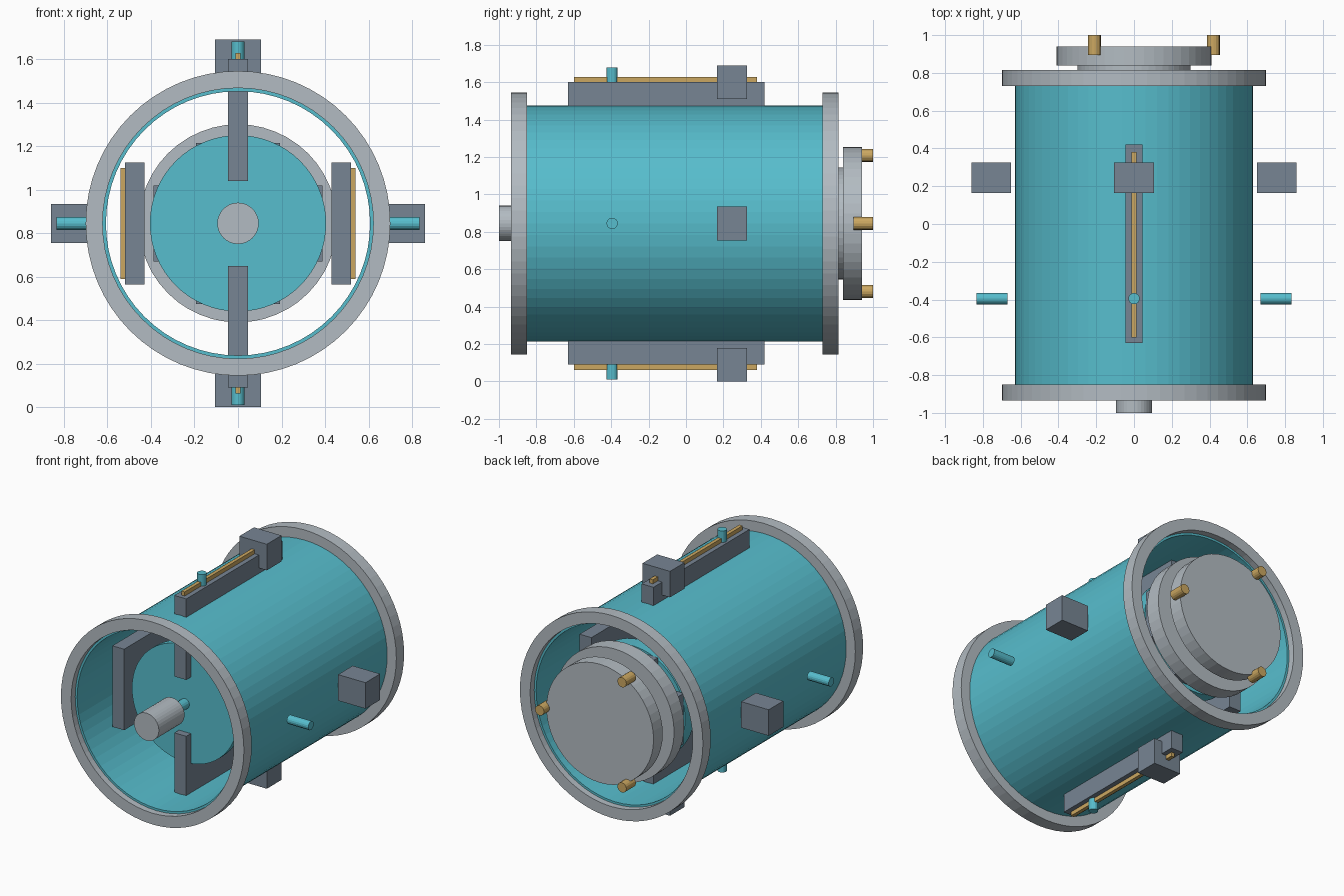
import bpy, bmesh, math
from mathutils import Matrix, Vector

cube = bpy.data.objects.get("Cube")
if cube:
    bpy.data.objects.remove(cube, do_unlink=True)

AXIS_Z = 0.845
ALONG_Y = Matrix.Rotation(math.pi / 2, 4, 'X')


def material(name, rgb):
    m = bpy.data.materials.new(name)
    m.use_nodes = True
    m.diffuse_color = (*rgb, 1)
    m.node_tree.nodes["Principled BSDF"].inputs["Base Color"].default_value = (*rgb, 1)
    return m


TEAL = material("teal", (0.095, 0.51, 0.61))
SILVER = material("light grey", (0.45, 0.50, 0.54))
SLATE = material("slate grey", (0.185, 0.235, 0.295))
BRASS = material("brass", (0.60, 0.39, 0.12))


def finish(name, bm, mat):
    bmesh.ops.recalc_face_normals(bm, faces=bm.faces)
    mesh = bpy.data.meshes.new(name)
    bm.to_mesh(mesh)
    bm.free()
    mesh.materials.append(mat)
    obj = bpy.data.objects.new(name, mesh)
    bpy.context.collection.objects.link(obj)
    return obj


def box(name, size, centre, mat):
    bm = bmesh.new()
    bmesh.ops.create_cube(bm, size=1, matrix=Matrix.Translation(centre) @ Matrix.Diagonal((*size, 1)))
    return finish(name, bm, mat)


def rod(name, start, end, radius, mat, sides=16):
    start, end = Vector(start), Vector(end)
    axis = end - start
    turn = axis.to_track_quat('Z', 'Y').to_matrix().to_4x4()
    bm = bmesh.new()
    bmesh.ops.create_cone(bm, cap_ends=True, segments=sides, radius1=radius, radius2=radius,
                          depth=axis.length, matrix=Matrix.Translation((start + end) / 2) @ turn)
    return finish(name, bm, mat)


def disc(name, y0, y1, radius, mat, sides=48):
    return rod(name, (0, y0, AXIS_Z), (0, y1, AXIS_Z), radius, mat, sides)


def ring(name, y0, y1, inner, outer, mat, sides=64):
    # rectangular section swept round the optical axis
    bm = bmesh.new()
    loops = []
    for i in range(sides):
        a = math.tau * i / sides
        loops.append([bm.verts.new((r * math.cos(a), y, AXIS_Z + r * math.sin(a)))
                      for r, y in ((inner, y0), (outer, y0), (outer, y1), (inner, y1))])
    for i in range(sides):
        p, q = loops[i], loops[(i + 1) % sides]
        for k in range(4):
            n = (k + 1) % 4
            bm.faces.new((p[k], p[n], q[n], q[k]))
    return finish(name, bm, mat)


# Open tube and end flanges
ring("tube", -0.89, 0.77, 0.607, 0.63, TEAL)
ring("front_flange", -0.935, -0.85, 0.622, 0.70, SILVER)
ring("rear_flange", 0.73, 0.815, 0.622, 0.70, SILVER)

# Front hub, stem and disc
disc("front_hub", -1.0, -0.72, 0.095, SILVER, 32)
disc("hub_stem", -0.72, -0.57, 0.035, TEAL, 16)
disc("front_disc", -0.58, -0.53, 0.405, TEAL, 64)

# Rear mirror, cell and back plate
disc("rear_mirror", 0.48, 0.58, 0.40, TEAL, 64)
disc("mirror_cell", 0.67, 0.78, 0.455, SILVER)
disc("cell_core", 0.78, 0.84, 0.30, SILVER)
disc("back_plate", 0.84, 0.94, 0.41, SILVER)

# Three adjusting screws on the back plate
for i in range(3):
    a = math.tau * i / 3
    x, z = 0.42 * math.cos(a), AXIS_Z + 0.42 * math.sin(a)
    rod(f"adjusting_screw_{i + 1}", (x, 0.895, z), (x, 1.0, z), 0.034, BRASS)

# Four sets of rails, strips, blocks, pins and mirror supports
for side, dx, dz in (("left", 1, 0), ("right", -1, 0), ("top", 0, 1), ("bottom", 0, -1)):
    def at(r, y):
        return (dx * r, y, AXIS_Z + dz * r)

    box(side + "_rail", (0.09, 1.05, 0.56), at(0.475, -0.105), SLATE)
    box(side + "_rail_strip", (0.025, 0.98, 0.51), at(0.528, -0.11), BRASS)
    box(side + "_block", (0.21, 0.16, 0.18), at(0.755, 0.245), SLATE)
    rod(side + "_pin", at(0.67, -0.395), at(0.835, -0.395), 0.03, TEAL)
    box(side + "_mirror_support", (0.387, 0.09, 0.35), at(0.195, 0.625), SLATE)
